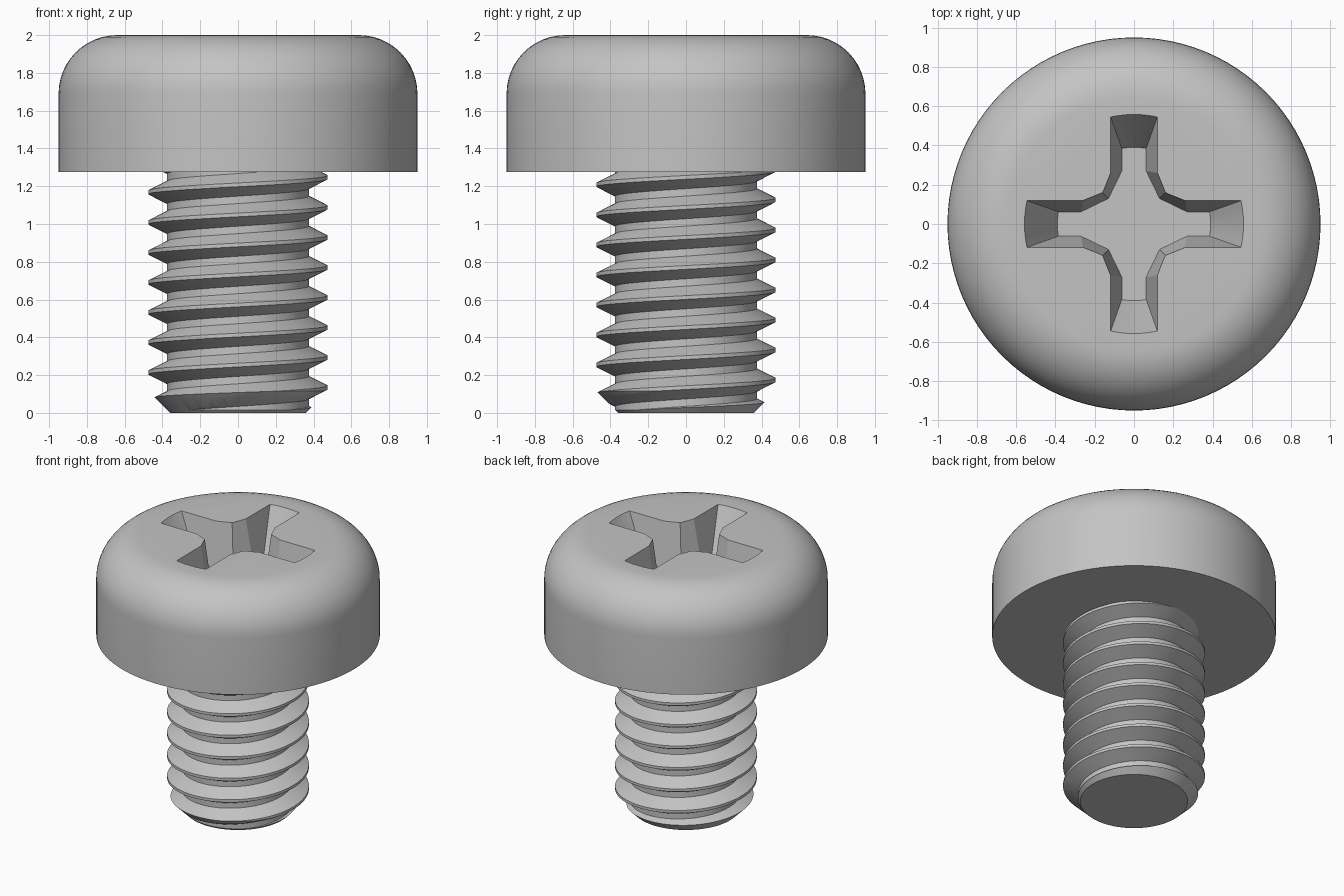
import bpy, bmesh
from math import sin, cos, pi, radians, atan2, hypot

if "Cube" in bpy.data.objects:
    bpy.data.objects.remove(bpy.data.objects["Cube"])

steel = bpy.data.materials.new("grey steel")
steel.use_nodes = True
GREY = (0.55, 0.55, 0.55, 1)
steel.diffuse_color = GREY
steel.node_tree.nodes["Principled BSDF"].inputs["Base Color"].default_value = GREY

SEGMENTS = 96
HEAD_R, HEAD_Z, TOP_Z, FILLET = 0.95, 1.275, 2.0, 0.31
ROOT_R, CREST_R, PITCH = 0.375, 0.475, 0.159


def make_object(name, bm):
    bmesh.ops.recalc_face_normals(bm, faces=bm.faces)
    mesh = bpy.data.meshes.new(name)
    bm.to_mesh(mesh)
    bm.free()
    mesh.materials.append(steel)
    obj = bpy.data.objects.new(name, mesh)
    bpy.context.collection.objects.link(obj)
    return obj


def lathe(name, profile):
    """Closed solid of revolution from (radius, height) points."""
    bm = bmesh.new()
    rings = [[bm.verts.new((r * cos(2 * pi * i / SEGMENTS), r * sin(2 * pi * i / SEGMENTS), z))
              for i in range(SEGMENTS)] for r, z in profile]
    for low, high in zip(rings, rings[1:]):
        for i in range(SEGMENTS):
            j = (i + 1) % SEGMENTS
            bm.faces.new((low[i], low[j], high[j], high[i]))
    bm.faces.new(rings[0])
    bm.faces.new(rings[-1])
    return make_object(name, bm)


def combine(obj, helper, operation):
    """Apply a boolean and discard its helper."""
    helper.hide_render = True
    mod = obj.modifiers.new("cut", "BOOLEAN")
    mod.operation, mod.solver, mod.object = operation, "EXACT", helper
    bpy.context.view_layer.objects.active = obj
    bpy.ops.object.modifier_apply(modifier=mod.name)
    bpy.data.objects.remove(helper)


def shade(obj, angle):
    bpy.ops.object.select_all(action="DESELECT")
    obj.select_set(True)
    bpy.context.view_layer.objects.active = obj
    bpy.ops.object.shade_smooth_by_angle(angle=radians(angle))


# Pan head: straight side with a rounded shoulder
shoulder = [(HEAD_R - FILLET + FILLET * cos(a), TOP_Z - FILLET + FILLET * sin(a))
            for a in (pi / 2 * k / 12 for k in range(13))]
head = lathe("head", [(HEAD_R, HEAD_Z)] + shoulder)


# Tapered cross recess
def cross_outline(reach, half_width, neck, corner):
    """One wing and one inner corner, repeated four times."""
    spread = atan2(half_width, reach)
    radius = hypot(reach, half_width)
    wing = [(neck, -half_width)]
    wing += [(radius * cos(spread * k / 3), radius * sin(spread * k / 3)) for k in range(-3, 4)]
    wing += [(neck, half_width), (corner, corner)]
    points = []
    for turn in range(4):
        c, s = cos(turn * pi / 2), sin(turn * pi / 2)
        points += [(x * c - y * s, x * s + y * c) for x, y in wing]
    return points


RECESS_DEPTH, OVERSHOOT = 0.32, 1.1
floor = cross_outline(0.385, 0.062, 0.27, 0.13)
rim = cross_outline(0.545, 0.119, 0.26, 0.16)
bm = bmesh.new()
lower = [bm.verts.new((x, y, TOP_Z - RECESS_DEPTH)) for x, y in floor]
upper = [bm.verts.new((x + (u - x) * OVERSHOOT, y + (v - y) * OVERSHOOT,
                       TOP_Z + RECESS_DEPTH * (OVERSHOOT - 1)))
         for (x, y), (u, v) in zip(floor, rim)]
for i in range(len(lower)):
    j = (i + 1) % len(lower)
    bm.faces.new((lower[i], lower[j], upper[j], upper[i]))
bm.faces.new(lower)
bm.faces.new(upper)
combine(head, make_object("recess_cutter", bm), "DIFFERENCE")
shade(head, 20)

# Threaded shank: a helical strip, each turn joined to the next by the root
bm = bmesh.new()
TURNS, START = 12, -0.343
section = [(ROOT_R, -0.06), (CREST_R, -0.01), (CREST_R, 0.01), (ROOT_R, 0.06)]
strip = []
for i in range(SEGMENTS * TURNS + 1):
    a = 2 * pi * i / SEGMENTS
    rise = START + PITCH * i / SEGMENTS
    strip.append([bm.verts.new((r * cos(a), r * sin(a), rise + dz)) for r, dz in section])
for i in range(SEGMENTS * TURNS):
    here, ahead = strip[i], strip[i + 1]
    for k in range(3):
        bm.faces.new((here[k], ahead[k], ahead[k + 1], here[k + 1]))
    if i + SEGMENTS + 1 < len(strip):
        bm.faces.new((here[3], ahead[3], strip[i + SEGMENTS + 1][0], strip[i + SEGMENTS][0]))

# Trim both loose ends flat and close them
for height, direction in ((-0.05, -1), (1.38, 1)):
    bmesh.ops.bisect_plane(bm, geom=bm.verts[:] + bm.edges[:] + bm.faces[:],
                           plane_co=(0, 0, height), plane_no=(0, 0, direction), clear_outer=True)
bmesh.ops.holes_fill(bm, edges=[e for e in bm.edges if e.is_boundary], sides=0)
shank = make_object("threaded_shank", bm)

# Chamfered tip, with the top ending just inside the head
envelope = lathe("shank_envelope", [(0.36, 0), (0.5, 0.14), (0.5, HEAD_Z + 0.004), (0.36, HEAD_Z + 0.004)])
combine(shank, envelope, "INTERSECT")
shade(shank, 25)
